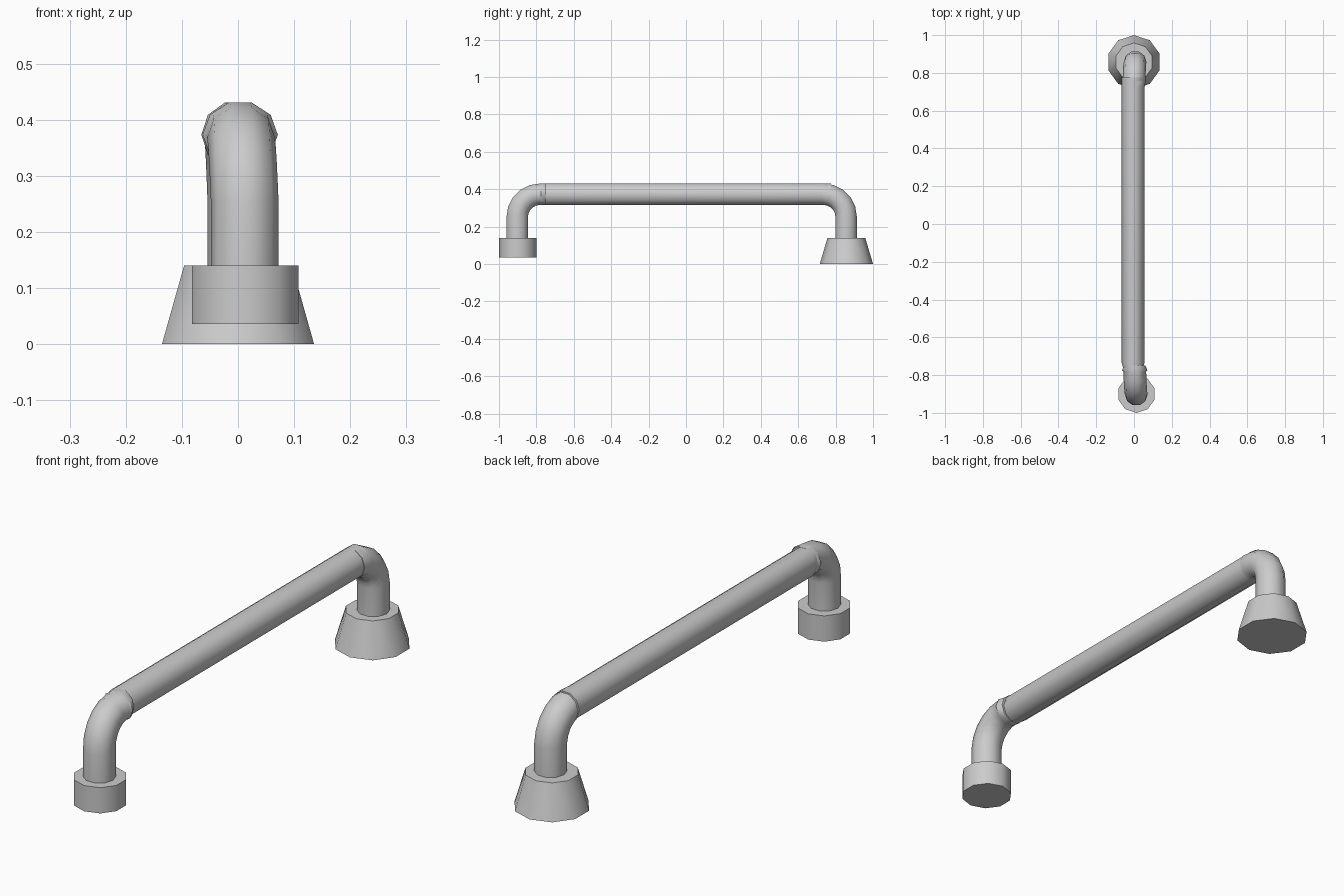
import bpy, bmesh, math
from mathutils import Vector

if "Cube" in bpy.data.objects:
    bpy.data.objects.remove(bpy.data.objects["Cube"])

SIDES = 10
R = 0.0603


def finish(name, bm):
    bmesh.ops.recalc_face_normals(bm, faces=bm.faces[:])
    mesh = bpy.data.meshes.new(name)
    bm.to_mesh(mesh)
    bm.free()
    ob = bpy.data.objects.new(name, mesh)
    bpy.context.collection.objects.link(ob)
    bpy.context.view_layer.objects.active = ob
    bpy.ops.object.select_all(action='DESELECT')
    ob.select_set(True)
    bpy.ops.object.shade_smooth_by_angle(angle=math.radians(40))
    return ob


def tube(name, stations):
    """Sweep a ten-sided ring; station = (centre, tilt, x radius, other radius)."""
    bm = bmesh.new()
    rings = []
    for c, tilt, rx, rn in stations:
        side = Vector((0, math.cos(tilt), math.sin(tilt)))
        ring = []
        for i in range(SIDES):
            a = 2 * math.pi * i / SIDES
            p = Vector(c) + Vector((rx * math.cos(a), 0, 0)) + side * rn * math.sin(a)
            ring.append(bm.verts.new(p))
        rings.append(ring)
    for a, b in zip(rings, rings[1:]):
        for i in range(SIDES):
            j = (i + 1) % SIDES
            bm.faces.new((a[i], a[j], b[j], b[i]))
    bm.faces.new(rings[0])
    bm.faces.new(rings[-1])
    return finish(name, bm)


def foot(name, x, y, z0, z1, r0, r1):
    bm = bmesh.new()
    rings = []
    for z, r in ((z0, r0), (z1, r1)):
        rings.append([bm.verts.new((x + r * math.sin(2 * math.pi * i / SIDES),
                                    y + r * math.cos(2 * math.pi * i / SIDES), z))
                      for i in range(SIDES)])
    for i in range(SIDES):
        j = (i + 1) % SIDES
        bm.faces.new((rings[0][i], rings[0][j], rings[1][j], rings[1][i]))
    for ring in rings:
        bm.faces.new(ring)
    return finish(name, bm)


def elbow(name, s, y, x0, x1, end):
    """Upright leg bending a quarter turn into the bar; s = -1 front, 1 back."""
    bend, zc = 0.12, 0.373
    st = [((x0, s * y, 0.13), 0, R, R)]
    steps = 5
    for k in range(steps + 1):
        t = k / steps
        a = t * math.pi / 2
        c = (x0 + (x1 - x0) * t,
             s * (y - bend + bend * math.cos(a)),
             zc - bend + bend * math.sin(a))
        st.append((c, s * a, R, R))
    for yy, rx in end:
        st.append(((x1, s * yy, zc), s * math.pi / 2, rx, R))
    return tube(name, st)


# long bar, slightly tapered where it meets the front elbow
h = math.pi / 2
tube("grip_bar", [((-0.005, -0.775, 0.373), h, 0.048, R * 0.97),
                  ((-0.005, -0.735, 0.373), h, R, R),
                  ((-0.005, 0.775, 0.373), h, R, R)])

# bent legs
elbow("front_elbow", -1, 0.902, 0.012, 0.004, [(0.774, 0.067), (0.748, 0.056)])
elbow("back_elbow", 1, 0.856, 0.006, -0.001, [(0.728, R * 0.97)])

# mounting feet
foot("front_foot", 0.013, -0.90, 0.036, 0.14, 0.10, 0.10)
foot("back_foot", 0.0, 0.8575, 0.0, 0.14, 0.1425, 0.101)
